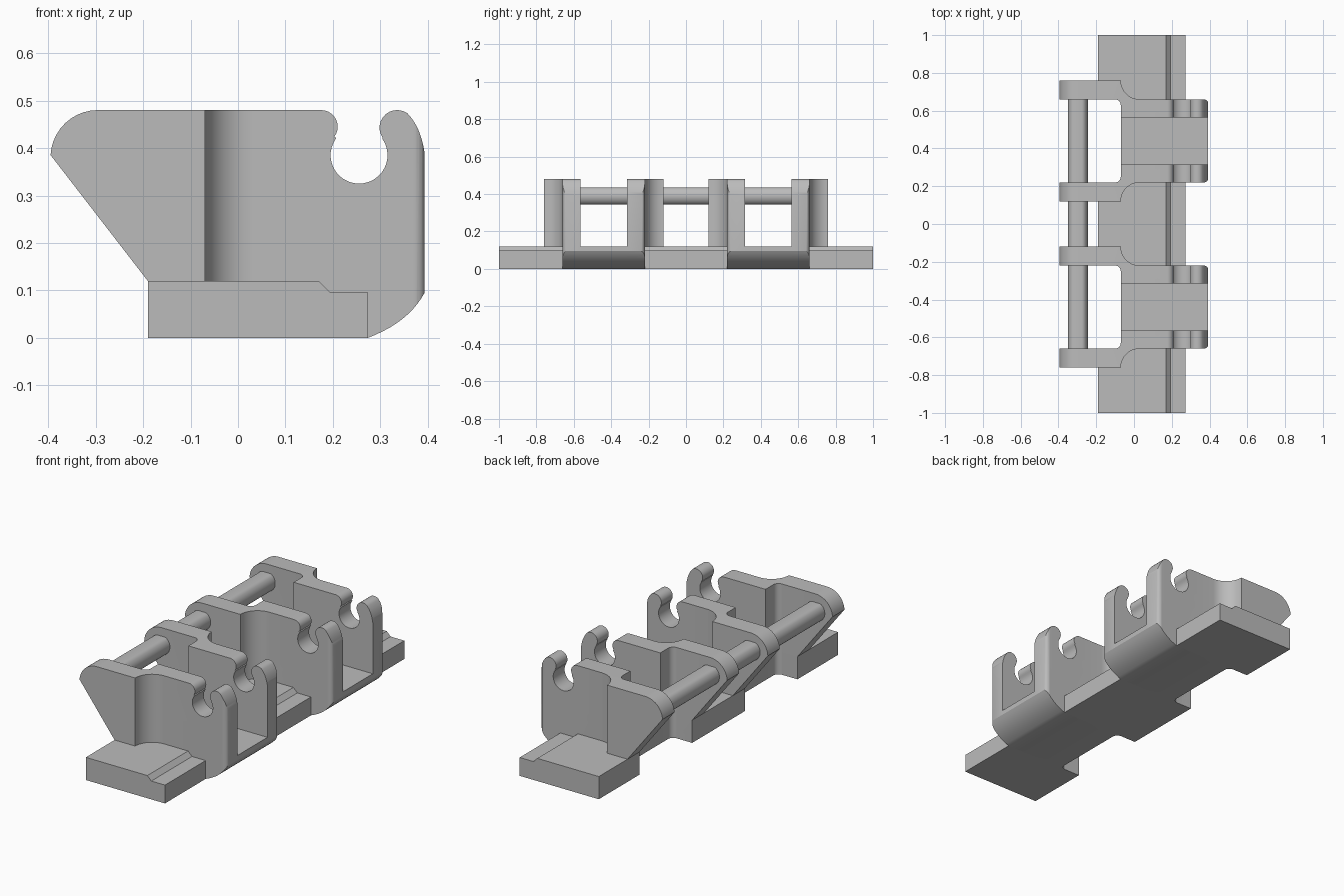
import bpy, bmesh
from math import cos, sin, radians
from mathutils import Vector

cube = bpy.data.objects.get("Cube")
if cube:
    bpy.data.objects.remove(cube, do_unlink=True)

grey = bpy.data.materials.new("plain grey")
grey.use_nodes = True
COLOUR = (0.5, 0.5, 0.5, 1)
grey.diffuse_color = COLOUR
grey.node_tree.nodes["Principled BSDF"].inputs["Base Color"].default_value = COLOUR


def arc(cx, cy, r, start, end, steps=10):
    angles = [radians(start + (end - start) * i / steps) for i in range(steps + 1)]
    return [(cx + r * cos(a), cy + r * sin(a)) for a in angles]


def bend(a, b, c, steps=10):
    """Quadratic curve from a to c, pulled towards b."""
    a, b, c = Vector(a), Vector(b), Vector(c)
    ts = [i / steps for i in range(steps + 1)]
    return [tuple(a * (1 - t) ** 2 + b * 2 * t * (1 - t) + c * t * t) for t in ts]


def prism(name, outline, axis, low, high):
    """Extrude an outline along y (points are x, z) or z (points are x, y)."""
    bm = bmesh.new()
    place = (lambda p, h: (p[0], h, p[1])) if axis == "y" else (lambda p, h: (p[0], p[1], h))
    face = bm.faces.new([bm.verts.new(place(p, low)) for p in outline])
    shift = (0, high - low, 0) if axis == "y" else (0, 0, high - low)
    new = bmesh.ops.extrude_face_region(bm, geom=[face])["geom"]
    bmesh.ops.translate(bm, vec=shift, verts=[v for v in new if isinstance(v, bmesh.types.BMVert)])
    bmesh.ops.recalc_face_normals(bm, faces=bm.faces)
    mesh = bpy.data.meshes.new(name)
    bm.to_mesh(mesh)
    bm.free()
    mesh.materials.append(grey)
    obj = bpy.data.objects.new(name, mesh)
    bpy.context.collection.objects.link(obj)
    return obj


def smooth(obj):
    bpy.ops.object.select_all(action="DESELECT")
    obj.select_set(True)
    bpy.context.view_layer.objects.active = obj
    bpy.ops.object.shade_smooth_by_angle(angle=radians(30))


BACK, FRONT, BASE_FRONT = -0.19, 0.393, 0.273
FLOOR, TOP = 0.12, 0.48
BAY = 0.44           # centre of each bay along y
INNER, OUTER, FLARE = 0.125, 0.22, 0.32   # wall offsets from the bay centre

# Stepped base, leaving the two bays open behind
base_profile = [(BACK, 0), (BASE_FRONT, 0), (BASE_FRONT, 0.097), (0.193, 0.097),
                (0.17, FLOOR), (BACK, FLOOR)]
for name, low, high in (("base_front", -1, -BAY - OUTER),
                        ("base_middle", -BAY + OUTER, BAY - OUTER),
                        ("base_back", BAY + OUTER, 1)):
    prism(name, base_profile, "y", low, high)

# Curved underside shared by the bay floors and the walls
underside = bend((BASE_FRONT, 0), (0.359, 0.032), (FRONT, 0.095))

# Side outline of a wall with its open hook
wall_profile = ([(BACK, FLOOR), (BACK, 0)] + underside
                + bend((FRONT, 0.39), (0.385, 0.445), (0.356, 0.474))
                + arc(0.335, 0.443, 0.037, 70, 216)
                + arc(0.255, 0.385, 0.06, 36, -217, 24)
                + arc(0.175, 0.445, 0.035, -37, 90)
                + arc(-0.295, 0.38, 0.1, 90, 177))

# Plan of a wall, jogged outwards behind the bay
wall_plan = ([(-0.42, OUTER)] + arc(-0.1, OUTER - 0.03, 0.03, 90, 0, 6)
             + [(-0.07, INNER), (FRONT + 0.001, INNER)]
             + arc(FRONT - 0.024, OUTER - 0.025, 0.025, 0, 90, 6)
             + arc(0.03, FLARE, 0.1, 270, 180) + [(-0.42, FLARE)])

for bay_name, centre in (("front", -BAY), ("back", BAY)):
    floor_profile = [(-0.07, FLOOR), (-0.07, 0)] + underside + [(FRONT, FLOOR)]
    smooth(prism(bay_name + "_bay_floor", floor_profile, "y", centre - INNER, centre + INNER))
    for side_name, side in (("front", -1), ("back", 1)):
        plan = [(x, centre + side * d) for x, d in wall_plan]
        wall = prism(f"{bay_name}_bay_{side_name}_wall", wall_profile, "y",
                     centre - 0.4, centre + 0.4)
        cutter = prism("wall_cutter", plan, "z", -0.05, TOP + 0.05)
        cutter.hide_render = True
        mod = wall.modifiers.new("trim", "BOOLEAN")
        mod.operation, mod.solver, mod.object = "INTERSECT", "EXACT", cutter
        bpy.ops.object.select_all(action="DESELECT")
        bpy.context.view_layer.objects.active = wall
        wall.select_set(True)
        bpy.ops.object.modifier_apply(modifier=mod.name)
        bpy.data.objects.remove(cutter, do_unlink=True)
        smooth(wall)

# Long rod through all walls, flattened above and below
rod_profile = [(x, max(0.345, min(0.435, z))) for x, z in arc(-0.297, 0.39, 0.053, 6, 354, 29)]
flat = [p for i, p in enumerate(rod_profile)
        if 0.3451 < p[1] < 0.4349 or not
        (rod_profile[i - 1][1] == p[1] == rod_profile[(i + 1) % len(rod_profile)][1])]
smooth(prism("rod", flat, "y", -BAY - OUTER - 0.03, BAY + OUTER + 0.03))
